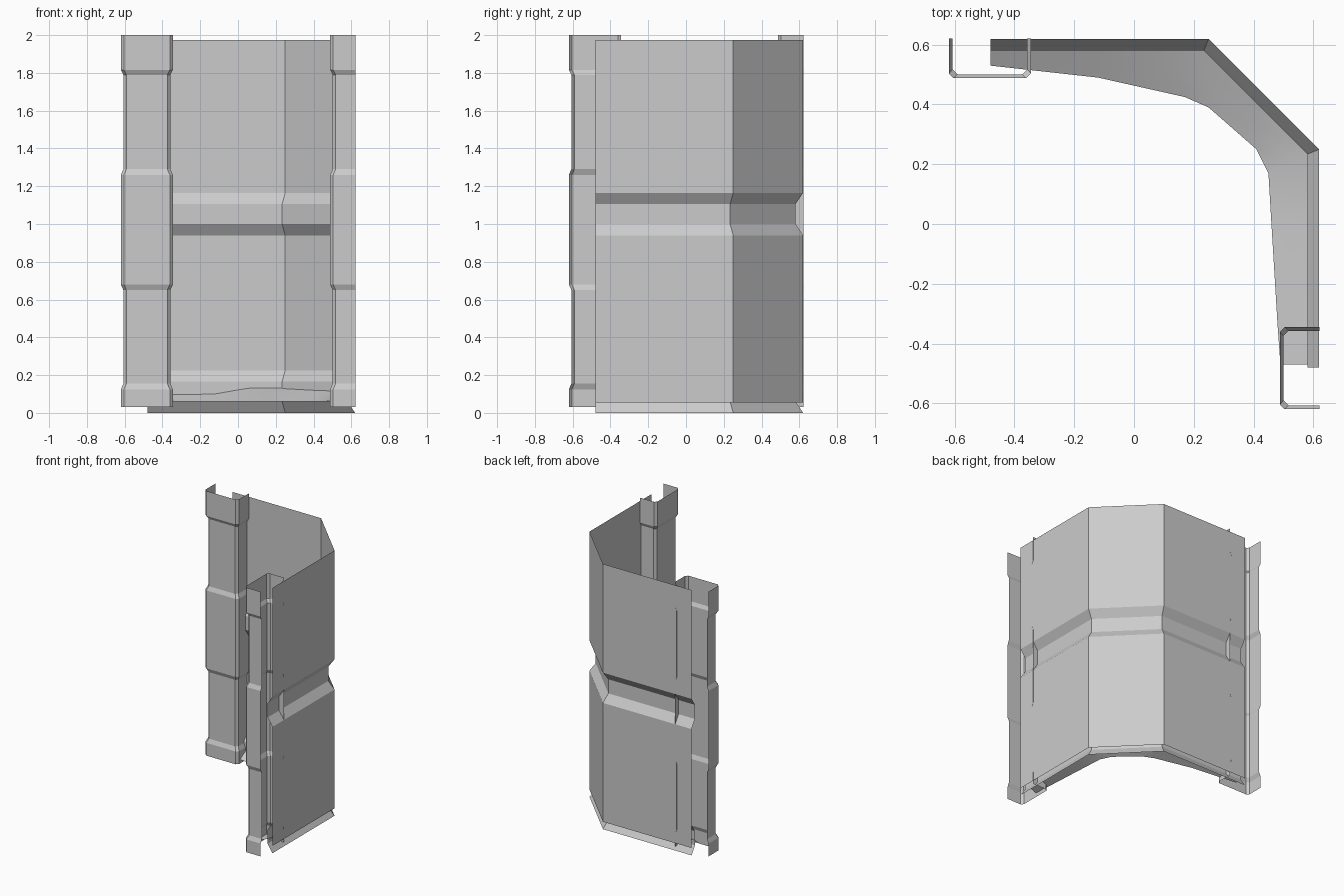
import bpy
import bmesh
from mathutils import Vector

old = bpy.data.objects.get("Cube")
if old:
    bpy.data.objects.remove(old)

steel = bpy.data.materials.new("light grey metal")
steel.use_nodes = True
GREY = (0.6, 0.6, 0.6, 1)
steel.diffuse_color = GREY
steel.node_tree.nodes["Principled BSDF"].inputs["Base Color"].default_value = GREY


def loft(name, rows, smooth=False):
    """Skin a sheet across rows of points, each row having the same length."""
    bm = bmesh.new()
    grid = [[bm.verts.new(p) for p in row] for row in rows]
    for a, b in zip(grid, grid[1:]):
        for i in range(len(a) - 1):
            bm.faces.new((a[i], a[i + 1], b[i + 1], b[i]))
    mesh = bpy.data.meshes.new(name)
    bm.to_mesh(mesh)
    bm.free()
    mesh.materials.append(steel)
    if smooth:
        mesh.shade_smooth()
    obj = bpy.data.objects.new(name, mesh)
    bpy.context.collection.objects.link(obj)
    return obj


OUT, END, BEND = 0.62, -0.48, 0.25
MITRE = 0.414


def wall_row(inset, z):
    """Plan of the bent wall, moved inward by inset."""
    r, c = OUT - inset, BEND - inset * MITRE
    return [(END, r, z), (c, r, z), (r, c, z), (r, END, z)]


# Bent wall sheet with a pressed rib at the foot and at mid height
RIB = 0.04
profile = [(0, 0), (RIB, 0.06), (RIB, 0.165), (0, 0.225), (0, 0.94), (RIB, 1.0),
           (RIB, 1.105), (0, 1.165), (0, 1.975)]
loft("wall_sheet", [wall_row(d, z) for d, z in profile])

# Flat plate covering the foot rib on the outside
loft("foot_cover", [wall_row(0, 0.055), wall_row(0, 0.225)])


# Channel posts, alternately wide and narrow, open toward the wall side
def post_row(inset, z, swap):
    left, right, front, back, c = -0.62 + inset, -0.345 - inset, 0.488 + inset, 0.621, 0.016
    plan = [(left, back), (left, front + c), (left + c, front),
            (right - c, front), (right, front + c), (right, back)]
    return [(y, x, z) if swap else (x, y, z) for x, y in plan]


STEP = 0.013
stations = [(0, 0.03), (0, 0.125), (STEP, 0.155), (STEP, 0.65), (0, 0.68),
            (0, 1.26), (STEP, 1.29), (STEP, 1.79), (0, 1.815), (0, 2.0)]
for name, swap in (("back_post", False), ("side_post", True)):
    loft(name, [post_row(d, z, swap) for d, z in stations])

# Sloping mound of debris along the foot of the wall: inner edge, wall edge, height
mound = [((END, 0.53), (END, 0.59), 0.105), ((-0.12, 0.49), (-0.12, 0.59), 0.105),
         ((0.17, 0.425), (0.05, 0.59), 0.135), ((0.25, 0.39), (0.24, 0.59), 0.135),
         ((0.41, 0.25), (0.42, 0.41), 0.125), ((0.45, 0.17), (0.59, 0.24), 0.12),
         ((0.46, 0), (0.59, 0), 0.105), ((0.48, -0.33), (0.59, -0.33), 0.095),
         ((0.49, -0.47), (0.59, -0.47), 0.095)]
rows = []
for inner, outer, h in mound:
    a, b = Vector((*inner, 0.06)), Vector((*outer, h))
    rows.append([a, a.lerp(b, 0.5), b])
loft("floor_mound", rows, smooth=True)
